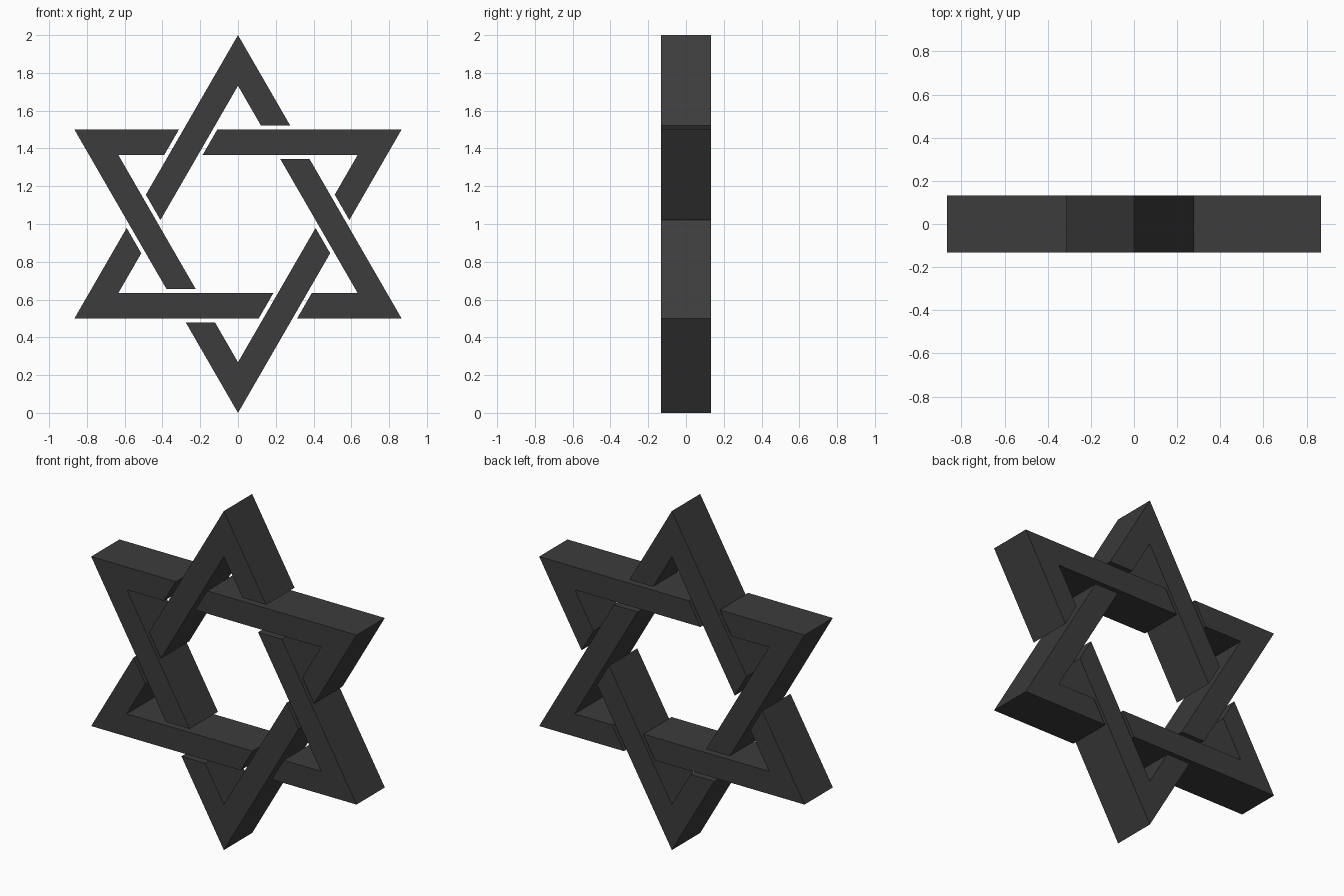
import bpy, bmesh
from math import radians, cos, sin
from mathutils import Matrix, Vector

if "Cube" in bpy.data.objects:
    bpy.data.objects.remove(bpy.data.objects["Cube"])

OUT, BAR, GAP, HALF = 0.5, 0.134, 0.021, 0.132
INN = OUT - BAR


def meet(a, da, b, db):
    """Crossing point of two lines given by normal angle and distance from centre."""
    a, b = radians(a), radians(b)
    s = sin(b - a)
    return ((da * sin(b) - db * sin(a)) / s, (db * cos(a) - da * cos(b)) / s)


# One bent arm: tip, short right leg, inner corner, long left leg
profile = [
    meet(150, OUT, 30, OUT),
    meet(150, OUT, 210, INN - GAP),
    meet(150, INN, 210, INN - GAP),
    meet(150, INN, 30, INN),
    meet(30, INN, 90, OUT + GAP),
    meet(30, OUT, 90, OUT + GAP),
]

mat = bpy.data.materials.new("dark_grey")
mat.diffuse_color = (0.045, 0.045, 0.045, 1)
mat.use_nodes = True
mat.node_tree.nodes["Principled BSDF"].inputs["Base Color"].default_value = mat.diffuse_color

# Six interlaced points of the star, each turned 60 degrees
for i in range(6):
    bm = bmesh.new()
    face = bm.faces.new([bm.verts.new((x, -HALF, z)) for x, z in profile])
    ext = bmesh.ops.extrude_face_region(bm, geom=[face], use_keep_orig=True)
    moved = [g for g in ext["geom"] if isinstance(g, bmesh.types.BMVert)]
    bmesh.ops.translate(bm, verts=moved, vec=(0, 2 * HALF, 0))
    bm.transform(Matrix.Translation(Vector((0, 0, 1))) @ Matrix.Rotation(radians(60 * i), 4, 'Y'))
    bmesh.ops.recalc_face_normals(bm, faces=bm.faces)
    mesh = bpy.data.meshes.new(f"star_point_{i + 1}")
    bm.to_mesh(mesh)
    bm.free()
    mesh.materials.append(mat)
    bpy.context.collection.objects.link(bpy.data.objects.new(mesh.name, mesh))
